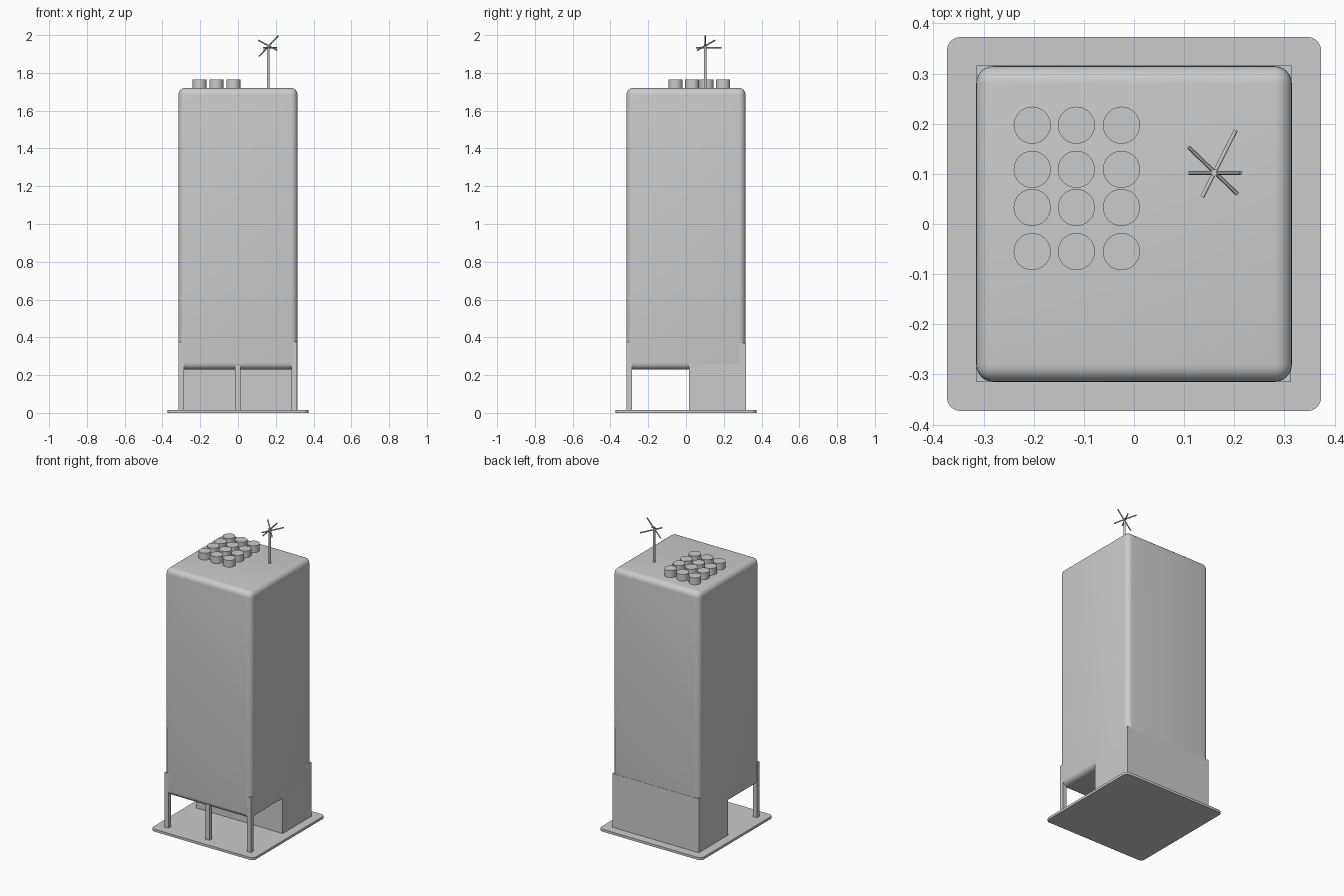
import bpy
from mathutils import Vector

if "Cube" in bpy.data.objects:
    bpy.data.objects.remove(bpy.data.objects["Cube"])


def box(name, lo, hi):
    lo, hi = Vector(lo), Vector(hi)
    bpy.ops.mesh.primitive_cube_add(size=1, location=(lo + hi) / 2)
    ob = bpy.context.object
    ob.name = name
    ob.scale = hi - lo
    bpy.ops.object.transform_apply(location=False, rotation=False, scale=True)
    return ob


def bevel(ob, width, segments, vertical_only=False):
    mod = ob.modifiers.new("bevel", 'BEVEL')
    mod.width, mod.segments = width, segments
    if vertical_only:
        mod.limit_method = 'WEIGHT'
        att = ob.data.attributes.new("bevel_weight_edge", 'FLOAT', 'EDGE')
        for e in ob.data.edges:
            a, b = (ob.data.vertices[i].co for i in e.vertices)
            att.data[e.index].value = 1.0 if abs(a.z - b.z) > 1e-4 else 0.0
    bpy.ops.object.modifier_apply(modifier=mod.name)
    bpy.ops.object.shade_smooth_by_angle()


def rod(name, a, b, radius, sides=12):
    a, b = Vector(a), Vector(b)
    bpy.ops.mesh.primitive_cylinder_add(vertices=sides, radius=radius,
                                        depth=(b - a).length, location=(a + b) / 2)
    ob = bpy.context.object
    ob.name = name
    ob.rotation_euler = (b - a).to_track_quat('Z', 'Y').to_euler()
    bpy.ops.object.shade_smooth_by_angle()


# Ground plate with rounded corners
plate = box("base_plate", (-.373, -.373, 0), (.373, .373, .016))
bevel(plate, .027, 6, vertical_only=True)

# Main tower with softened edges
tower = box("tower_body", (-.315, -.315, .23), (.315, .315, 1.72))
bevel(tower, .035, 6)

# Sharp-edged rear ground floor
box("rear_lobby", (-.3145, .015, .016), (.3145, .3165, .37))

# Front columns
for name, x, top in (("left", -.301, .375), ("middle", -.002, .25), ("right", .299, .375)):
    box(f"front_column_{name}", (x - .0145, -.314, .016), (x + .0145, -.286, top))

# Roof ventilation units
for i, y in enumerate((.197, .109, .033, -.055)):
    for j, x in enumerate((-.203, -.115, -.025)):
        rod(f"roof_vent_{i}_{j}", (x, y, 1.71), (x, y, 1.765), .037, 32)

# Roof antenna: mast and three crossing rods
rod("antenna_mast", (.16, .102, 1.71), (.16, .102, 1.95), .007, 16)
rod("antenna_rod_a", (.111, .102, 1.887), (.213, .102, 1.997), .004)
rod("antenna_rod_b", (.109, .153, 1.972), (.206, .06, 1.92), .004)
rod("antenna_rod_c", (.136, .054, 1.933), (.203, .187, 1.933), .004)
